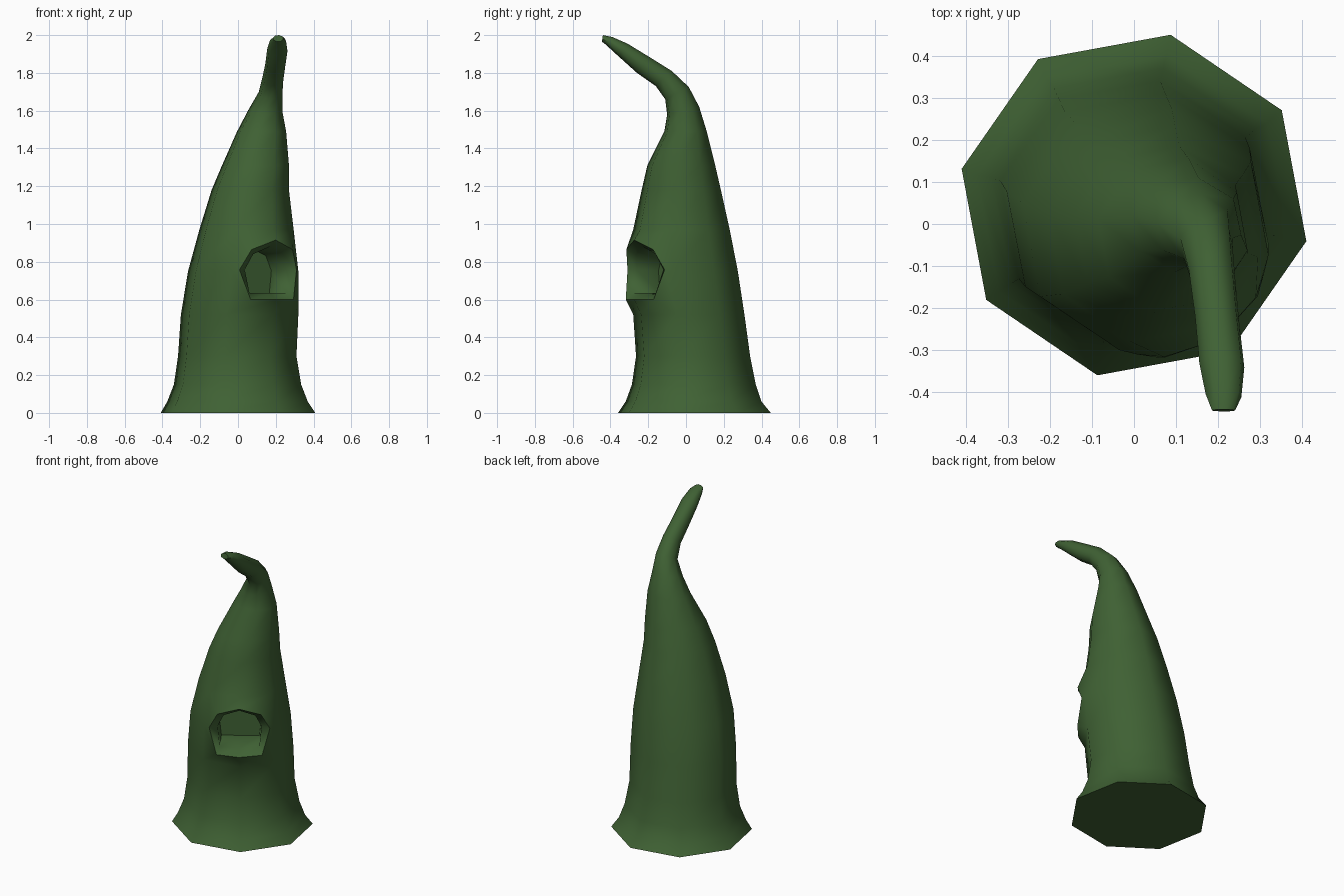
import bpy
import bmesh
from math import cos, sin, radians
from mathutils import Vector

cube = bpy.data.objects.get("Cube")
if cube:
    bpy.data.objects.remove(cube, do_unlink=True)

SIDES = 8
FIRST_ANGLE = radians(-12)
FIT = 0.98  # widest reach of the turned octagon

# Green material
green = bpy.data.materials.new("dark leaf green")
green.use_nodes = True
green.diffuse_color = (0.05, 0.12, 0.034, 1)
shader = green.node_tree.nodes["Principled BSDF"]
shader.inputs["Base Color"].default_value = green.diffuse_color
shader.inputs["Roughness"].default_value = 0.9

bm = bmesh.new()


def add_ring(left, right, front, back, front_z, back_z=None):
    """Eight-sided loop given by its extents; it tilts when back_z is set."""
    if back_z is None:
        back_z = front_z
    centre = Vector((left + right, front + back, front_z + back_z)) / 2
    across = Vector((right - left, 0, 0)) / 2 / FIT
    along = Vector((0, back - front, back_z - front_z)) / 2 / FIT
    loop = []
    for i in range(SIDES):
        angle = FIRST_ANGLE + i * radians(45)
        loop.append(bm.verts.new(centre + across * cos(angle) + along * sin(angle)))
    return loop


def bridge(lower, upper):
    """Quads between two closed loops of equal length."""
    count = len(lower)
    for i in range(count):
        j = (i + 1) % count
        bm.faces.new((lower[i], lower[j], upper[j], upper[i]))


# Upright body: flared foot, then a leaning taper
body = [
    add_ring(-.41, .41, -.36, .45, 0),
    add_ring(-.375, .37, -.32, .40, .06),
    add_ring(-.34, .335, -.287, .37, .15),
    add_ring(-.318, .31, -.265, .34, .3),
    add_ring(-.303, .32, -.28, .31, .52),
    add_ring(-.265, .32, -.3, .275, .75),
    add_ring(-.205, .295, -.28, .232, .97),
    add_ring(-.14, .27, -.235, .185, 1.18),
    add_ring(-.085, .27, -.205, .155, 1.31),
    add_ring(-.005, .255, -.115, .11, 1.49),
]
# Curled tip bending forward
tip = [
    add_ring(.055, .235, -.10, .07, 1.58, 1.62),
    add_ring(.11, .235, -.11, .015, 1.66, 1.725),
    add_ring(.13, .24, -.16, -.075, 1.73, 1.81),
    add_ring(.145, .25, -.26, -.195, 1.80, 1.885),
    add_ring(.155, .262, -.36, -.31, 1.89, 1.955),
    add_ring(.17, .255, -.425, -.39, 1.95, 1.99),
    add_ring(.185, .24, -.445, -.44, 1.965, 2),
]
rings = body + tip
for lower, upper in zip(rings, rings[1:]):
    bridge(lower, upper)
bm.faces.new(reversed(rings[0]))
bm.faces.new(rings[-1])

# Open a patch of the wall for the hollow
low, mid, high = body[4:7]
patch = [low[6], low[7], low[0], mid[0], high[0], high[7], high[6], mid[6]]
outward = Vector((cos(radians(-57)), sin(radians(-57)), 0))
sideways = Vector((-outward.y, outward.x, 0))
origin = (mid[6].co + mid[0].co) / 2
origin.z = 0
bm.verts.remove(mid[7])


def add_hollow_loop(half_width, bottom, top, corner, side, corner_out, middle_out):
    """Mirrored eight-point arch matching the patch; corner scales its corners."""
    height = (bottom + top) / 2
    shoulder = top - (top - bottom) * .16
    points = [
        (-corner, bottom, corner_out), (0, bottom, middle_out),
        (corner, bottom, corner_out), (1, height, side),
        (.72, shoulder, corner_out), (0, top, middle_out),
        (-.72, shoulder, corner_out), (-1, height, side),
    ]
    return [bm.verts.new(origin + sideways * x * half_width + outward * d + Vector((0, 0, z)))
            for x, z, d in points]


# Rounded rim, opening edge and recessed back wall
rim = add_hollow_loop(.18, .6, .915, .75, .03, .07, .105)
opening = add_hollow_loop(.13, .635, .88, .9, .005, .03, .05)
recess = add_hollow_loop(.125, .635, .87, .9, -.13, -.13, -.13)
bridge(patch, rim)
bridge(rim, opening)
bridge(opening, recess)
bm.faces.new(recess)

bmesh.ops.recalc_face_normals(bm, faces=bm.faces)
mesh = bpy.data.meshes.new("curled_hollow_stalk")
bm.to_mesh(mesh)
bm.free()
mesh.materials.append(green)

stalk = bpy.data.objects.new("curled_hollow_stalk", mesh)
bpy.context.collection.objects.link(stalk)
bpy.ops.object.select_all(action="DESELECT")
stalk.select_set(True)
bpy.context.view_layer.objects.active = stalk
bpy.ops.object.shade_smooth_by_angle(angle=radians(60))
